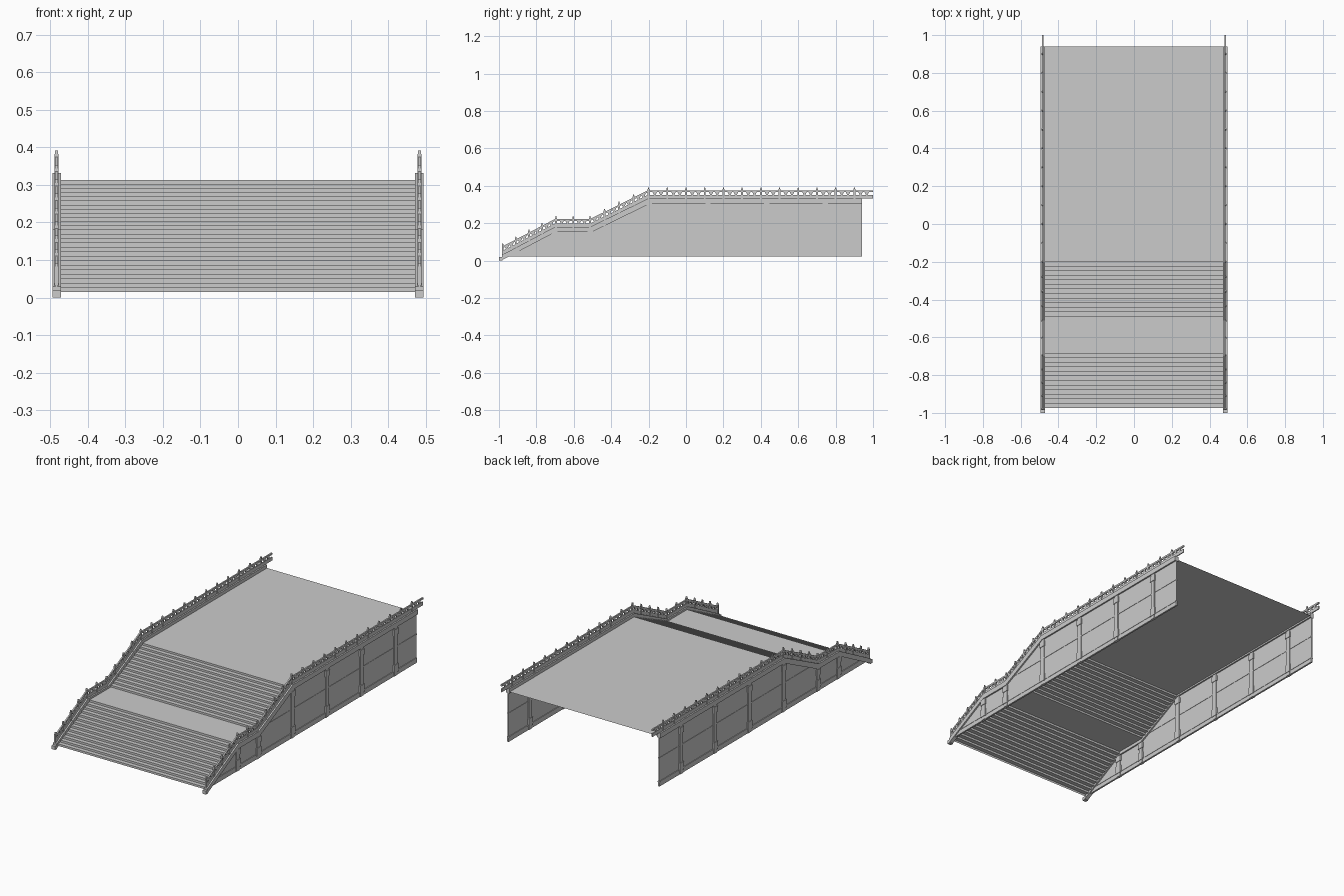
import bpy, bmesh

if "Cube" in bpy.data.objects:
    bpy.data.objects.remove(bpy.data.objects["Cube"])

XC = 0.4835  # centre of each side wall and railing


def finish(name, bm, mirror=True):
    bmesh.ops.recalc_face_normals(bm, faces=bm.faces[:])
    mesh = bpy.data.meshes.new(name)
    bm.to_mesh(mesh)
    bm.free()
    ob = bpy.data.objects.new(name, mesh)
    bpy.context.collection.objects.link(ob)
    if mirror:
        ob.modifiers.new("other_side", "MIRROR").use_axis[0] = True
    return ob


def band(bm, lower, upper, half):
    """Solid strip between two (y, z) polylines, centred on XC."""
    rings = []
    for (ya, za), (yb, zb) in zip(lower, upper):
        rings.append([bm.verts.new(c) for c in (
            (XC - half, ya, za), (XC + half, ya, za),
            (XC + half, yb, zb), (XC - half, yb, zb))])
    for a, b in zip(rings, rings[1:]):
        for i in range(4):
            j = (i + 1) % 4
            bm.faces.new((a[i], a[j], b[j], b[i]))
    bm.faces.new(rings[0])
    bm.faces.new(rings[-1])


def box(bm, y, wy, z0, z1, half):
    band(bm, [(y - wy / 2, z0), (y + wy / 2, z0)],
         [(y - wy / 2, z1), (y + wy / 2, z1)], half)


def shift(path, dz):
    return [(y, z + dz) for y, z in path]


def height(path, y):
    for (y0, z0), (y1, z1) in zip(path, path[1:]):
        if y <= y1:
            return z0 + (z1 - z0) * (y - y0) / (y1 - y0)
    return path[-1][1]


# Steps, landing and deck: one open stepped sheet
profile = [(-0.975, 0.015)]


def flight(y0, z0, y1, z1, risers=13):
    run, rise = (y1 - y0) / (risers - 1), (z1 - z0) / risers
    for i in range(risers):
        profile.append((y0 + i * run, z0 + (i + 1) * rise))
        if i < risers - 1:
            profile.append((y0 + (i + 1) * run, z0 + (i + 1) * rise))


flight(-0.975, 0.015, -0.685, 0.170)
profile.append((-0.49, 0.170))
flight(-0.49, 0.170, -0.2, 0.313)
profile.append((0.94, 0.313))
bm = bmesh.new()
rows = [[bm.verts.new((x, y, z)) for x in (-0.48, 0.48)] for y, z in profile]
for a, b in zip(rows, rows[1:]):
    bm.faces.new((a[0], a[1], b[1], b[0]))
finish("steps_and_deck", bm, mirror=False)

# Side wall
wall_top = [(-0.965, 0.026), (-0.7, 0.165), (-0.505, 0.165), (-0.195, 0.315), (0.94, 0.315)]
bm = bmesh.new()
band(bm, [(y, 0.022) for y, z in wall_top], wall_top, 0.003)
finish("side_wall", bm)

# Plinth ledge and middle string course
bm = bmesh.new()
band(bm, [(-0.965, 0.022), (-0.92, 0.022), (0.94, 0.022)],
     [(-0.965, 0.024), (-0.92, 0.048), (0.94, 0.048)], 0.005)
band(bm, [(-0.92, 0.046), (0.94, 0.046)], [(-0.91, 0.052), (0.94, 0.052)], 0.007)
band(bm, [(-0.47, 0.183), (0.94, 0.183)], [(-0.46, 0.189), (0.94, 0.189)], 0.005)
finish("wall_mouldings", bm)

# Pilasters with capital and base blocks
bm = bmesh.new()
for y, cap in ((-0.7, 0.115), (-0.512, 0.115), (-0.197, 0.259),
               (0.118, 0.259), (0.432, 0.259), (0.744, 0.259)):
    box(bm, y, 0.028, 0.022, cap + 0.048, 0.008)
    box(bm, y, 0.038, cap, cap + 0.034, 0.011)
    box(bm, y, 0.038, 0.042, 0.088, 0.011)
finish("pilasters", bm)

# Sloping coping with the front foot block
coping_low = [(-0.985, 0.002), (-0.7, 0.152), (-0.505, 0.152), (-0.195, 0.304), (0.94, 0.304)]
coping_top = [(-0.985, 0.030), (-0.7, 0.181), (-0.512, 0.181), (-0.203, 0.332), (0.94, 0.332)]
bm = bmesh.new()
band(bm, coping_low, coping_top, 0.0115)
box(bm, -0.991, 0.018, 0.0, 0.02, 0.0115)
finish("coping", bm)

# Railing: solid lower panel and handrail
rail = [(-0.985, 0.030), (-0.7, 0.179), (-0.512, 0.179), (-0.203, 0.332), (1.0, 0.332)]
bm = bmesh.new()
band(bm, rail, shift(rail, 0.020), 0.003)
band(bm, shift(rail, 0.034), shift(rail, 0.044), 0.004)
finish("railing", bm)

# Railing posts with pointed tops
posts = [-0.98, -0.91, -0.84, -0.77, -0.695, -0.603, -0.513, -0.435, -0.358, -0.28]
posts += [-0.2 + 0.1 * i for i in range(12)]
bm = bmesh.new()
for y in posts:
    z = height(rail, y)
    box(bm, y, 0.010, z, z + 0.050, 0.005)
    band(bm, [(y - 0.004, z + 0.05), (y + 0.004, z + 0.05)],
         [(y - 0.002, z + 0.060), (y + 0.002, z + 0.060)], 0.004)
finish("railing_posts", bm)

# Flared supports under the handrail, two per bay
bm = bmesh.new()
ends = posts + [1.0]
for a, b in zip(ends, ends[1:]):
    for t in (1 / 3, 2 / 3):
        y = a + (b - a) * t
        low = [(v, height(rail, v) + 0.019) for v in (y - 0.004, y + 0.004)]
        top = [(v, height(rail, v) + 0.035) for v in (y - 0.012, y + 0.012)]
        band(bm, low, top, 0.0025)
finish("railing_supports", bm)
